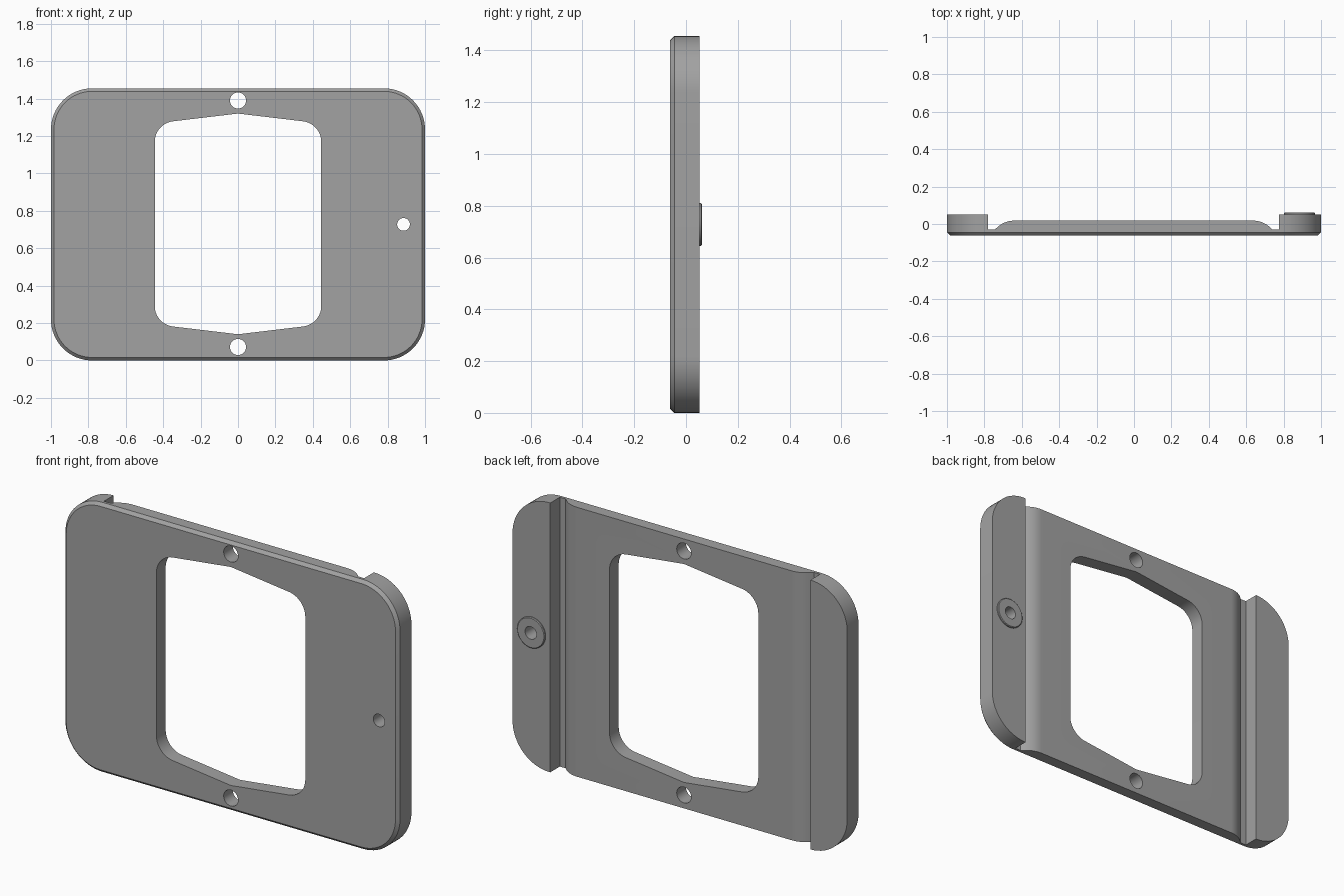
import bpy, bmesh, math
from mathutils import Vector

cube = bpy.data.objects.get("Cube")
if cube:
    bpy.data.objects.remove(cube, do_unlink=True)

grey = bpy.data.materials.new("plain grey")
grey.use_nodes = True
grey.diffuse_color = (0.36, 0.36, 0.36, 1)
grey.node_tree.nodes["Principled BSDF"].inputs["Base Color"].default_value = grey.diffuse_color

HEIGHT, FRONT, BACK = 1.455, -0.061, 0.052
MID = HEIGHT / 2


def fillet(corners, steps=10):
    """Round each (a, b, radius) corner of a closed polygon with an arc."""
    points = []
    for i, (a, b, radius) in enumerate(corners):
        here = Vector((a, b))
        if radius == 0:
            points.append(here)
            continue
        to_prev = (Vector(corners[i - 1][:2]) - here).normalized()
        to_next = (Vector(corners[(i + 1) % len(corners)][:2]) - here).normalized()
        half = to_prev.angle(to_next) / 2
        centre = here + (to_prev + to_next).normalized() * (radius / math.sin(half))
        start = here + to_prev * (radius / math.tan(half)) - centre
        end = here + to_next * (radius / math.tan(half)) - centre
        sweep = start.angle(end)
        for k in range(steps + 1):
            t = k / steps
            arc = start * math.sin((1 - t) * sweep) + end * math.sin(t * sweep)
            points.append(centre + arc / math.sin(sweep))
    return points


def circle(x, z, radius, sides=40):
    turns = [2 * math.pi * k / sides for k in range(sides)]
    return [Vector((x + radius * math.cos(t), z + radius * math.sin(t))) for t in turns]


def rounded_outline(inset):
    w, r = 1 - inset, 0.22 - inset
    low, high = inset, HEIGHT - inset
    return fillet([(-w, low, r), (w, low, r), (w, high, r), (-w, high, r)], 16)


def loft(name, sections, axis="y"):
    """Join outlines of equal length along an axis into a closed solid."""
    bm = bmesh.new()
    rings = []
    for depth, outline in sections:
        rings.append([bm.verts.new((p.x, depth, p.y) if axis == "y" else (p.x, p.y, depth))
                      for p in outline])
    for low, high in zip(rings, rings[1:]):
        for i in range(len(low)):
            bm.faces.new((low[i - 1], low[i], high[i], high[i - 1]))
    bm.faces.new(rings[0])
    bm.faces.new(rings[-1])
    bmesh.ops.recalc_face_normals(bm, faces=bm.faces)
    mesh = bpy.data.meshes.new(name)
    bm.to_mesh(mesh)
    bm.free()
    mesh.materials.append(grey)
    obj = bpy.data.objects.new(name, mesh)
    bpy.context.collection.objects.link(obj)
    return obj


def cut(target, cutter):
    cutter.hide_render = True
    bpy.context.view_layer.objects.active = target
    mod = target.modifiers.new("cut", "BOOLEAN")
    mod.operation, mod.solver, mod.object = "DIFFERENCE", "EXACT", cutter
    bpy.ops.object.modifier_apply(modifier=mod.name)


# Rounded plate with a chamfered front rim
plate = loft("mounting_plate", [(FRONT, rounded_outline(0.016)),
                                (FRONT + 0.016, rounded_outline(0)),
                                (BACK, rounded_outline(0))])

# Raised ring around the side hole on the back
boss = loft("hole_boss", [(BACK - 0.01, circle(0.885, MID, 0.083)),
                          (0.058, circle(0.885, MID, 0.083)),
                          (0.0615, circle(0.885, MID, 0.079))])

# Recess across the back: narrow grooves beside a raised, curved middle
recess = loft("recess_cutter", [(z, fillet([
    (-0.78, 0.2, 0), (-0.78, -0.03, 0), (-0.745, -0.03, 0), (-0.69, 0.018, 0.13),
    (0.69, 0.018, 0.13), (0.74, -0.03, 0), (0.775, -0.03, 0), (0.775, 0.2, 0)]))
    for z in (-0.1, HEIGHT + 0.1)], "z")

# Central opening with peaked top and bottom
opening_shape = fillet([
    (-0.445, 0.193, 0.11), (0, 0.14, 0), (0.445, 0.193, 0.11),
    (0.445, 1.267, 0.11), (0, 1.32, 0), (-0.445, 1.267, 0.11)])
opening = loft("opening_cutter", [(y, opening_shape) for y in (-0.2, 0.2)])

# Through holes at top, bottom and side
holes = [loft("hole_cutter", [(y, circle(x, z, r)) for y in (-0.2, 0.2)])
         for x, z, r in ((0, 1.39, 0.043), (0, 0.072, 0.043), (0.885, MID, 0.034))]

for cutter in [recess, opening] + holes:
    cut(plate, cutter)
cut(boss, holes[-1])

for cutter in [recess, opening] + holes:
    bpy.data.objects.remove(cutter, do_unlink=True)

# Smooth curves, crisp edges
for obj in (plate, boss):
    bpy.ops.object.select_all(action="DESELECT")
    obj.select_set(True)
    bpy.context.view_layer.objects.active = obj
    bpy.ops.object.shade_smooth_by_angle(angle=math.radians(25))
